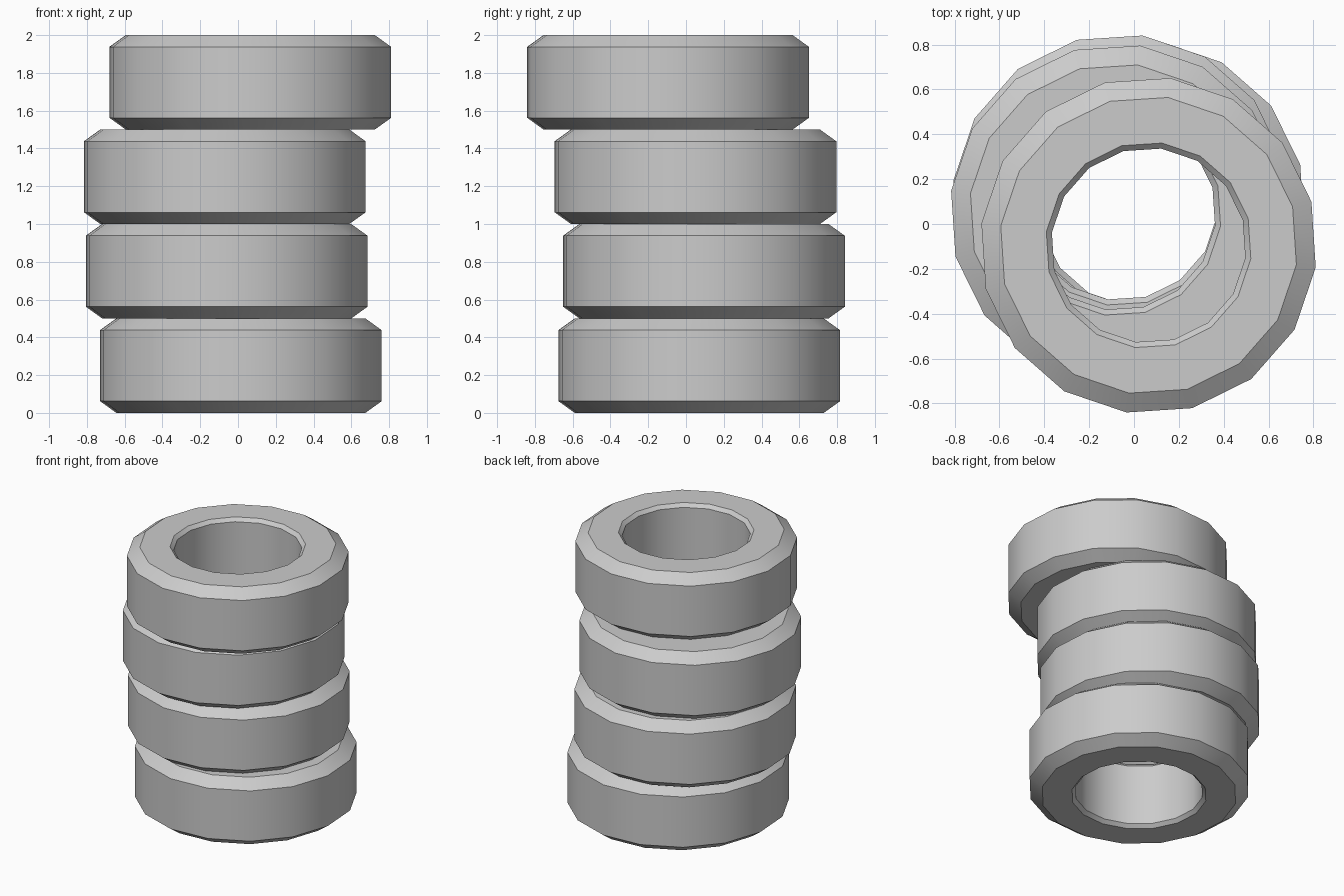
import bpy
import bmesh
import math
from mathutils import Matrix, Vector

cube = bpy.data.objects.get("Cube")
if cube:
    bpy.data.objects.remove(cube, do_unlink=True)

# Rubber colour
rubber = bpy.data.materials.new("grey_rubber")
rubber.use_nodes = True
colour = (0.6, 0.6, 0.6, 1)
rubber.diffuse_color = colour
rubber.node_tree.nodes["Principled BSDF"].inputs["Base Color"].default_value = colour

SIDES = 16
HEIGHT = 0.5
# Closed tyre cross-section as (radius, height)
LOWER = [(0.435, 0.025), (0.46, 0), (0.665, 0), (0.752, 0.062)]
PROFILE = LOWER + [(r, HEIGHT - z) for r, z in reversed(LOWER)]


def make_tyre(name, x, y, z):
    """Sweep the cross-section around the vertical axis."""
    bm = bmesh.new()
    rings = []
    for i in range(SIDES):
        turn = Matrix.Rotation(math.radians(15) + math.tau * i / SIDES, 3, "Z")
        rings.append([bm.verts.new(turn @ Vector((r, 0, h))) for r, h in PROFILE])
    for i, ring in enumerate(rings):
        following = rings[(i + 1) % SIDES]
        for j in range(len(PROFILE)):
            k = (j + 1) % len(PROFILE)
            bm.faces.new((ring[j], following[j], following[k], ring[k]))
    bmesh.ops.recalc_face_normals(bm, faces=bm.faces)
    mesh = bpy.data.meshes.new(name)
    bm.to_mesh(mesh)
    bm.free()
    mesh.materials.append(rubber)
    tyre = bpy.data.objects.new(name, mesh)
    tyre.location = (x, y, z)
    bpy.context.collection.objects.link(tyre)
    # Smooth around the tread, crisp at the bevels
    bpy.ops.object.select_all(action="DESELECT")
    tyre.select_set(True)
    bpy.context.view_layer.objects.active = tyre
    bpy.ops.object.shade_smooth_by_angle(angle=math.radians(30))


# Uneven stack, bottom to top
stack = {
    "bottom_tyre": (0.015, 0.07),
    "lower_middle_tyre": (-0.06, 0.095),
    "upper_middle_tyre": (-0.07, 0.05),
    "top_tyre": (0.065, -0.095),
}
for level, (name, (x, y)) in enumerate(stack.items()):
    make_tyre(name, x, y, level * HEIGHT)
